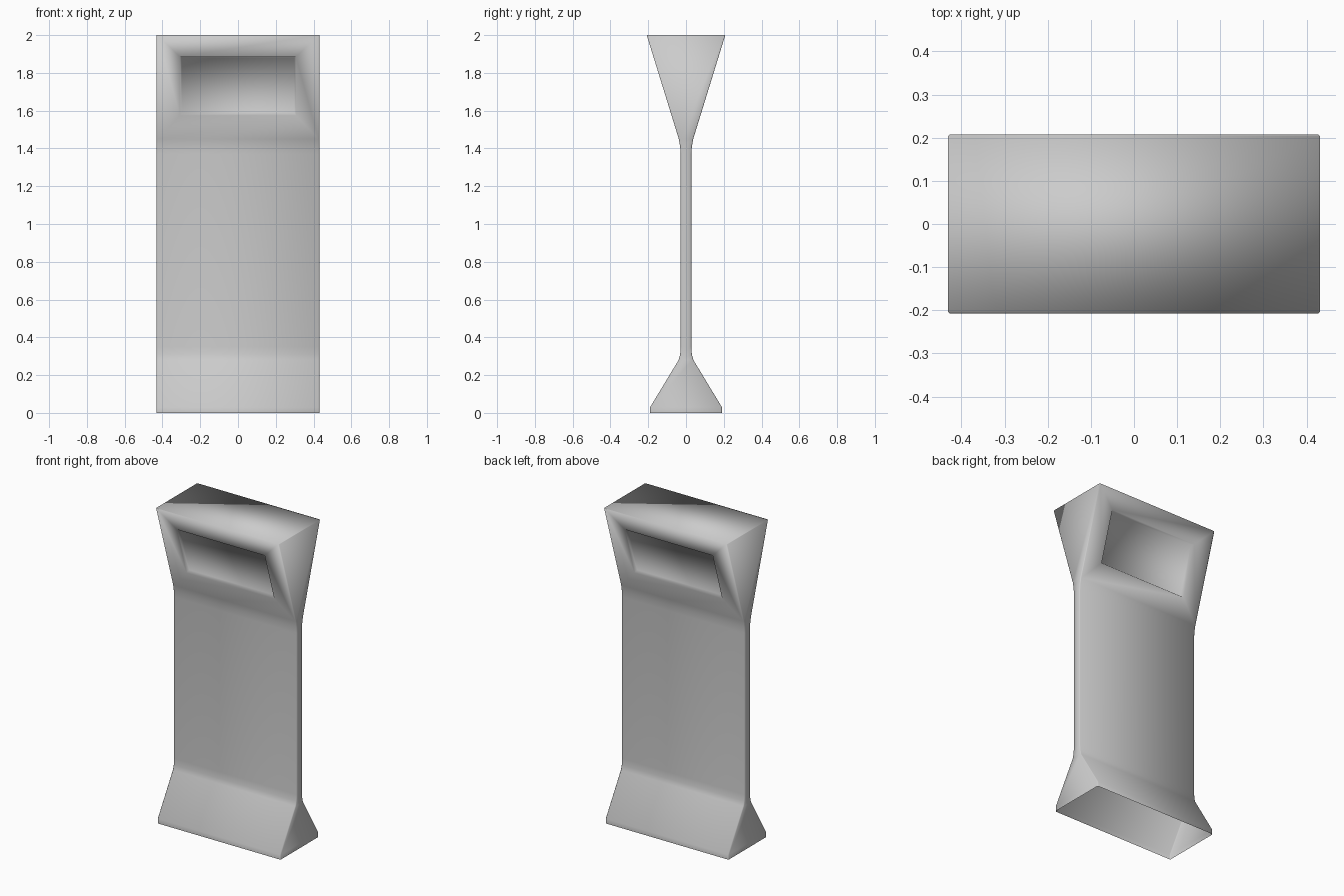
import bpy, bmesh
from mathutils import Vector

if "Cube" in bpy.data.objects:
    bpy.data.objects.remove(bpy.data.objects["Cube"])

W = 0.431          # half width
C = 0.005          # corner chamfer
# side profile: height, half depth
PROFILE = [(0, .19), (.03, .19), (.28, .039), (.31, .031), (.35, .028),
           (1.37, .028), (1.41, .031), (1.45, .038), (2, .208)]

bm = bmesh.new()


def ring(z, d):
    # chamfered rectangle, counter-clockwise, starting at the front edge
    pts = [(-W + C, -d), (W - C, -d), (W, -d + C), (W, d - C),
           (W - C, d), (-W + C, d), (-W, d - C), (-W, -d + C)]
    return [bm.verts.new((x, y, z)) for x, y in pts]


def bridge(a, b, skip=()):
    n = len(a)
    for i in range(n):
        if i not in skip:
            bm.faces.new((a[i], a[(i + 1) % n], b[(i + 1) % n], b[i]))


# shell: open at the bottom, front and back of the head left for the screens
rings = [ring(z, d) for z, d in PROFILE]
for k in range(len(rings) - 1):
    bridge(rings[k], rings[k + 1], (0, 4) if k == len(rings) - 2 else ())
bm.faces.new(rings[-1])

# recessed screens in the sloping head faces, front and back
(z0, d0), (z1, d1) = PROFILE[-2:]
slope = (d1 - d0) / (z1 - z0)
for s, i in ((-1, 0), (1, 4)):
    lo, hi = rings[-2], rings[-1]
    outer = [lo[i], lo[i + 1], hi[i + 1], hi[i]]
    inward = Vector((0, -s, s * s * slope)).normalized()

    def screen_rect(hw, za, zb, depth):
        out = []
        for x, z in ((s * hw, za), (-s * hw, za), (-s * hw, zb), (s * hw, zb)):
            p = Vector((x, s * (d0 + (z - z0) * slope), z)) + inward * depth
            out.append(bm.verts.new(p))
        return out

    rim = screen_rect(.307, 1.575, 1.885, 0)
    floor = screen_rect(.298, 1.583, 1.876, .02)
    bridge(outer, rim)
    bridge(rim, floor)
    bm.faces.new(floor)

bmesh.ops.recalc_face_normals(bm, faces=bm.faces)
for f in bm.faces:
    f.smooth = True
me = bpy.data.meshes.new("kiosk_body")
bm.to_mesh(me)
bm.free()
bpy.context.collection.objects.link(bpy.data.objects.new("kiosk_body", me))
